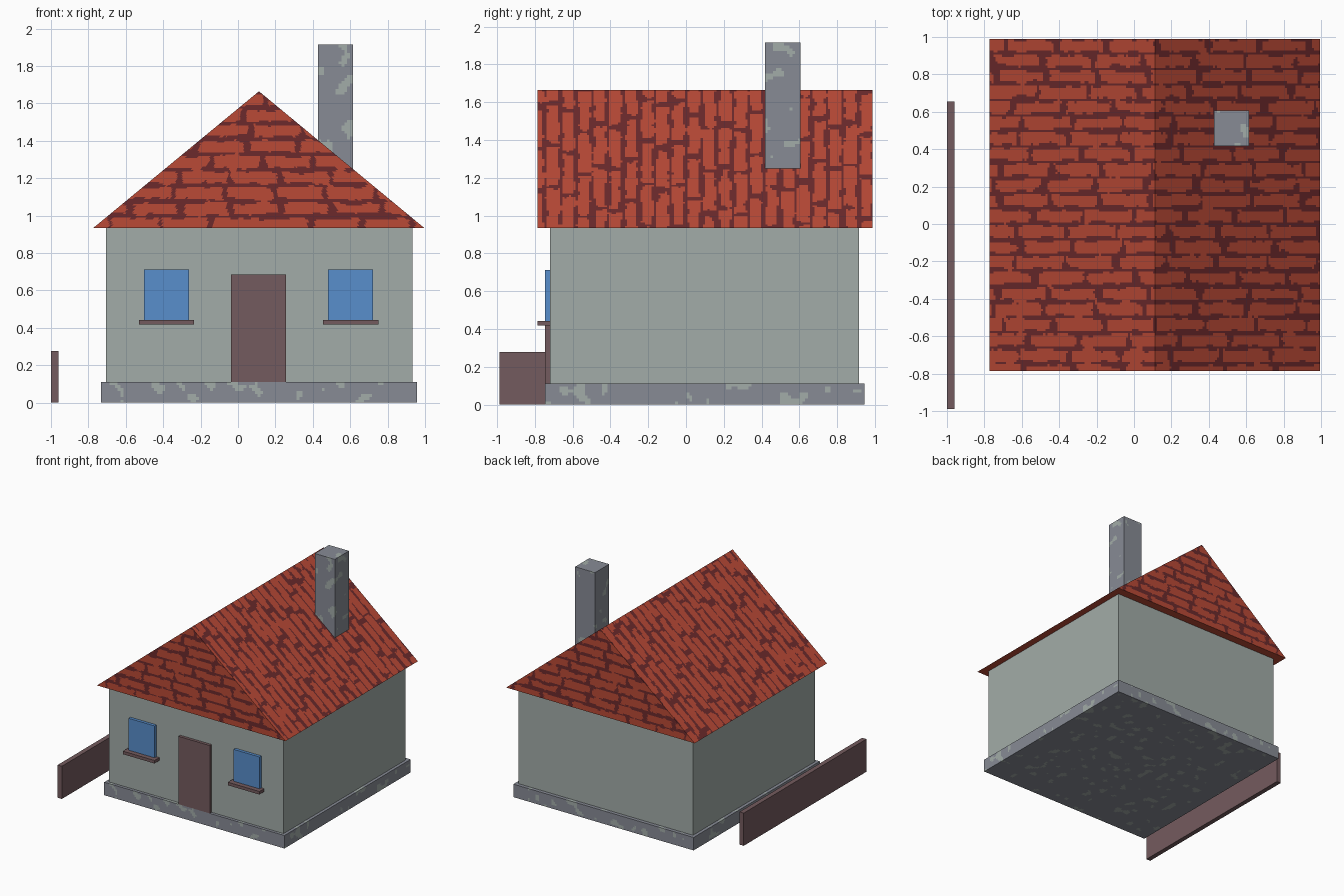
import bpy, bmesh, math
from mathutils import Vector, noise

if "Cube" in bpy.data.objects:
    bpy.data.objects.remove(bpy.data.objects["Cube"])


def material(name, rgb):
    lin = [(c / 255 / 12.92) if c < 11 else ((c / 255 + 0.055) / 1.055) ** 2.4 for c in rgb]
    m = bpy.data.materials.new(name)
    m.diffuse_color = (*lin, 1)
    m.use_nodes = True
    m.node_tree.nodes["Principled BSDF"].inputs["Base Color"].default_value = m.diffuse_color
    return m


RED = material("roof red", (186, 74, 54))
MAROON = material("roof maroon", (108, 42, 44))
WALL = material("pale plaster", (162, 172, 168))
STONE = material("grey stone", (135, 139, 149))
WOOD = material("brown wood", (116, 91, 94))
GLASS = material("window blue", (88, 142, 204))


def finish(bm, name, mats):
    bmesh.ops.remove_doubles(bm, verts=bm.verts, dist=1e-5)
    bmesh.ops.recalc_face_normals(bm, faces=bm.faces)
    me = bpy.data.meshes.new(name)
    bm.to_mesh(me)
    bm.free()
    ob = bpy.data.objects.new(name, me)
    for m in mats:
        me.materials.append(m)
    bpy.context.collection.objects.link(ob)
    return ob


def patch(bm, a, b, c, d, nu, nv, rule):
    """Flat grid between corners a, b (bottom) and d, c (top), coloured by rule."""
    a, b, c, d = map(Vector, (a, b, c, d))
    rows = [[bm.verts.new(a.lerp(b, i / nu).lerp(d.lerp(c, i / nu), j / nv))
             for i in range(nu + 1)] for j in range(nv + 1)]
    for j in range(nv):
        for i in range(nu):
            f = bm.faces.new((rows[j][i], rows[j][i + 1], rows[j + 1][i + 1], rows[j + 1][i]))
            f.material_index = int(rule(f.calc_center_median()))


def box(name, x, y, z, mat):
    bm = bmesh.new()
    bmesh.ops.create_cube(bm, size=1)
    for v in bm.verts:
        v.co = [r[0] if t < 0 else r[1] for r, t in zip((x, y, z), v.co)]
    return finish(bm, name, [mat])


def stone_box(name, x, y, z, cell=0.015, limit=0.36):
    """Box whose faces carry scattered pale patches."""
    bm = bmesh.new()
    spot = lambda p: noise.noise(p * 14 + Vector((3.3, 1.7, 5.1))) > limit
    lims = (x, y, z)
    for ax in range(3):
        u, w = (ax + 1) % 3, (ax + 2) % 3
        n = [max(1, round((lims[k][1] - lims[k][0]) / cell)) for k in (u, w)]
        for side in (0, 1):
            pts = []
            for iu, iw in ((0, 0), (1, 0), (1, 1), (0, 1)):
                p = [0, 0, 0]
                p[ax], p[u], p[w] = lims[ax][side], lims[u][iu], lims[w][iw]
                pts.append(p)
            patch(bm, *pts, *n, spot)
    return finish(bm, name, [STONE, WALL])


def brick(s, t, seed):
    """True on the ragged joints of a brick pattern: s along the row, t across rows."""
    n = noise.noise(Vector((s * 13, t * 22, seed)))
    n2 = noise.noise(Vector((s * 30, t * 40, seed + 7)))
    row = math.floor(t / 0.083)
    ft = t / 0.083 - row
    fs = (s / 0.27 + 0.5 * (row % 2) + 0.23 * math.sin(row * 2.3)) % 1
    dist_row = min(ft, 1 - ft) * 0.083
    dist_end = min(fs, 1 - fs) * 0.27
    ragged = 0.011 + 0.016 * n + 0.008 * n2
    return dist_row < ragged or dist_end < ragged + 0.004


# Stone base, walls
stone_box("base", (-0.733, 0.957), (-0.745, 0.945), (0, 0.11))
box("walls", (-0.706, 0.932), (-0.72, 0.915), (0.11, 0.94), WALL)

# Gabled roof prism with brick pattern
x0, x1, y0, y1, z0, z1, xr = -0.773, 0.995, -0.785, 0.988, 0.935, 1.665, 0.112
bm = bmesh.new()
slope = lambda p: brick(p.x, p.y, 1.5)
gable = lambda p: brick(p.x, p.z, 4.5)
for xe in (x0, x1):
    patch(bm, (xe, y0, z0), (xe, y1, z0), (xr, y1, z1), (xr, y0, z1), 150, 80, slope)
for ye in (y0, y1):
    patch(bm, (x0, ye, z0), (x1, ye, z0), (xr, ye, z1), (xr, ye, z1), 120, 80, gable)
patch(bm, (x0, y0, z0), (x1, y0, z0), (x1, y1, z0), (x0, y1, z0), 120, 150, lambda p: False)
bmesh.ops.dissolve_degenerate(bm, edges=bm.edges, dist=1e-6)
finish(bm, "roof", [RED, MAROON])

# Chimney
stone_box("chimney", (0.428, 0.615), (0.418, 0.607), (1.2, 1.915))

# Door, windows and sills on the front
box("door", (-0.037, 0.257), (-0.745, -0.715), (0.11, 0.685), WOOD)
for side, x in (("left", -0.382), ("right", 0.602)):
    box(side + "_window", (x - 0.121, x + 0.121), (-0.745, -0.715), (0.44, 0.713), GLASS)
    box(side + "_sill", (x - 0.148, x + 0.148), (-0.785, -0.715), (0.417, 0.443), WOOD)

# Low fence board beside the house
box("fence", (-1.0, -0.96), (-0.988, 0.655), (0, 0.277), WOOD)
